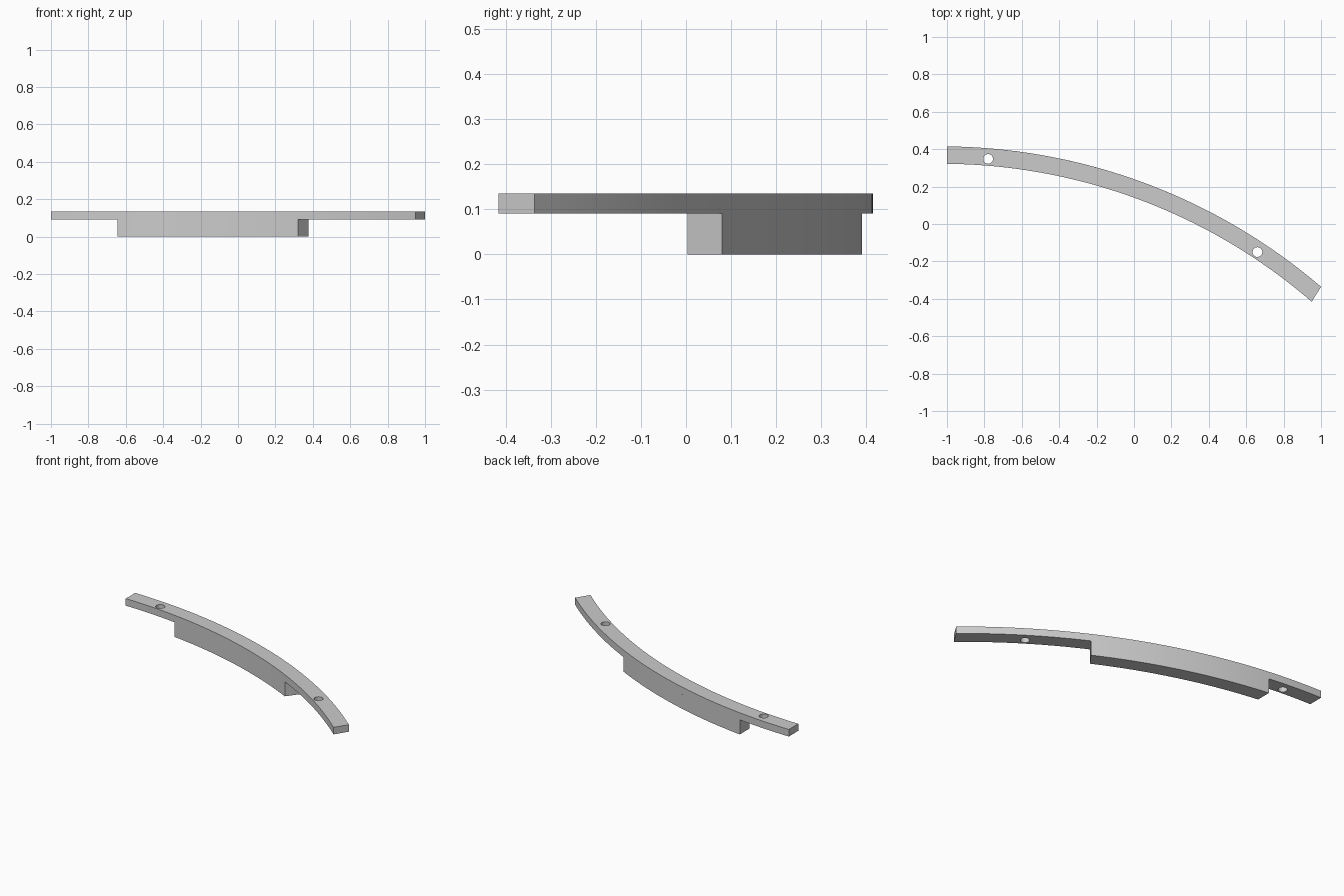
import bpy, bmesh, math

cube = bpy.data.objects.get("Cube")
if cube:
    bpy.data.objects.remove(cube, do_unlink=True)

# Shared arc centre and radii of the curved strip
CX, CY = -1.032, -2.71
OUTER, INNER = 3.125, 3.032
PLATE_BOTTOM, PLATE_TOP = 0.091, 0.135
STEPS = 48

grey = bpy.data.materials.new("plain_grey")
grey.use_nodes = True
colour = (0.6, 0.6, 0.6, 1)
grey.diffuse_color = colour
grey.node_tree.nodes["Principled BSDF"].inputs["Base Color"].default_value = colour


def arc(radius, x_start, x_end):
    """Points of one arc, evenly spaced by angle, between two x positions."""
    a, b = (math.asin((x - CX) / radius) for x in (x_start, x_end))
    angles = [a + (b - a) * i / STEPS for i in range(STEPS + 1)]
    return [(CX + radius * math.sin(t), CY + radius * math.cos(t)) for t in angles]


def curved_bar(name, x_left, x_inner, x_outer, z_low, z_high):
    """Extruded strip between the two arcs, with a slanted right end."""
    outline = arc(INNER, x_left, x_inner) + arc(OUTER, x_left, x_outer)[::-1]
    bm = bmesh.new()
    base = bm.faces.new([bm.verts.new((x, y, z_low)) for x, y in outline])
    result = bmesh.ops.extrude_face_region(bm, geom=[base])
    top = [v for v in result["geom"] if isinstance(v, bmesh.types.BMVert)]
    bmesh.ops.translate(bm, verts=top, vec=(0, 0, z_high - z_low))
    bmesh.ops.recalc_face_normals(bm, faces=bm.faces[:])
    mesh = bpy.data.meshes.new(name)
    bm.to_mesh(mesh)
    bm.free()
    mesh.materials.append(grey)
    obj = bpy.data.objects.new(name, mesh)
    bpy.context.collection.objects.link(obj)
    return obj


def activate(obj):
    bpy.ops.object.select_all(action="DESELECT")
    obj.select_set(True)
    bpy.context.view_layer.objects.active = obj


# Long thin plate and the deeper block under its middle
plate = curved_bar("curved_plate", -1, 0.95, 1, PLATE_BOTTOM, PLATE_TOP)
block = curved_bar("lower_block", -0.645, 0.32, 0.377, 0, PLATE_BOTTOM)

# Screw holes through both ends of the plate
for x, y in ((-0.78, 0.348), (0.66, -0.15)):
    bpy.ops.mesh.primitive_cylinder_add(vertices=32, radius=0.026, depth=0.2,
                                        location=(x, y, PLATE_TOP))
    cutter = bpy.context.object
    cutter.name = "hole_cutter"
    cutter.hide_render = True
    cutter.data.materials.append(grey)
    hole = plate.modifiers.new("screw_hole", "BOOLEAN")
    hole.operation = "DIFFERENCE"
    hole.solver = "EXACT"
    hole.object = cutter
    activate(plate)
    bpy.ops.object.modifier_apply(modifier=hole.name)
    bpy.data.objects.remove(cutter, do_unlink=True)

for part in (plate, block):
    activate(part)
    bpy.ops.object.shade_smooth_by_angle(angle=math.radians(30))
